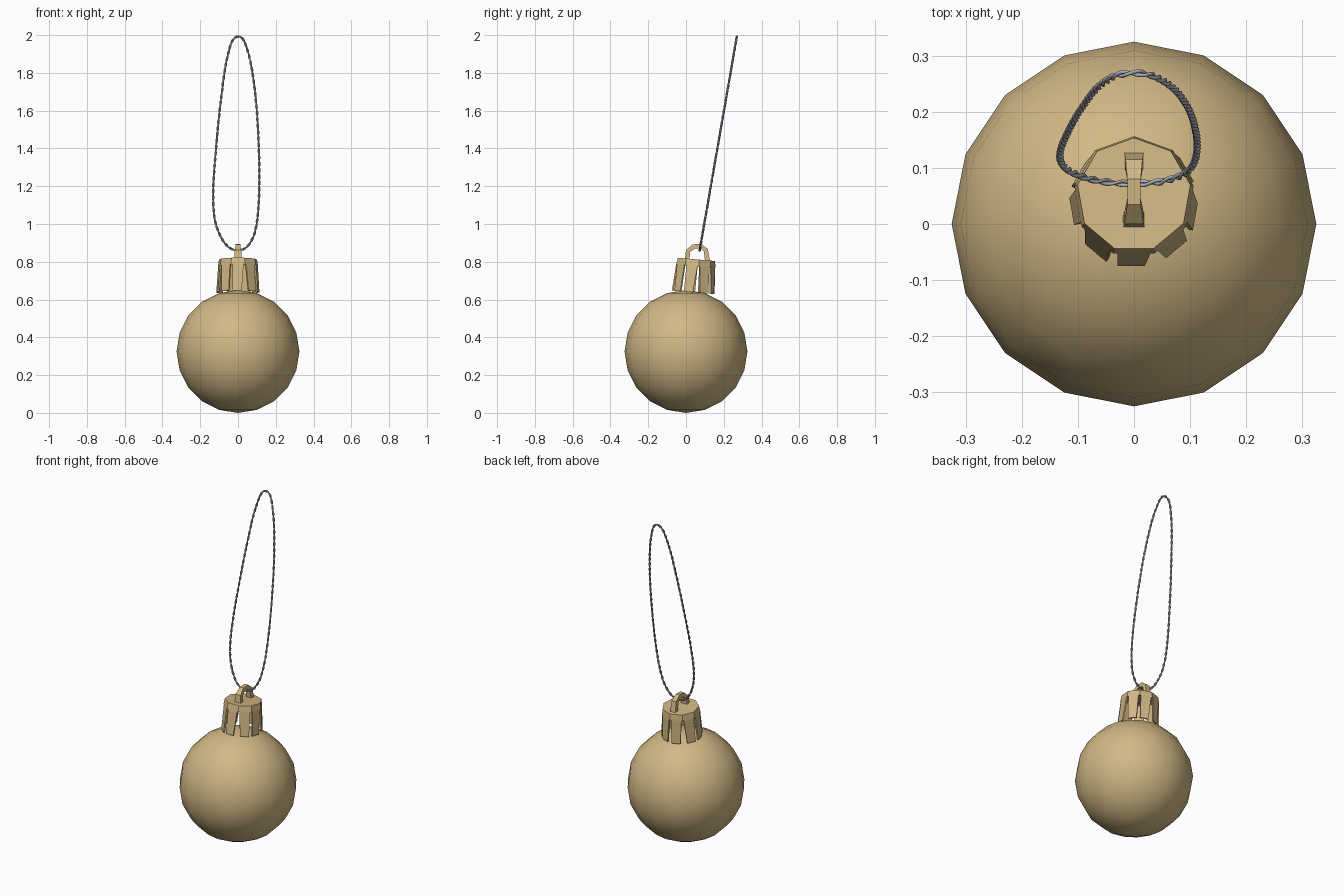
import bpy, bmesh, math
from mathutils import Vector, Matrix
from mathutils.geometry import interpolate_bezier

if "Cube" in bpy.data.objects:
    bpy.data.objects.remove(bpy.data.objects["Cube"])


def material(name, rgb):
    m = bpy.data.materials.new(name)
    m.diffuse_color = (*rgb, 1)
    m.use_nodes = True
    m.node_tree.nodes["Principled BSDF"].inputs["Base Color"].default_value = m.diffuse_color
    return m


GOLD = material("matte gold", (0.64, 0.48, 0.235))
GREY = material("grey cord", (0.42, 0.43, 0.49))


def add_object(name, bm, mat, smooth=False):
    bmesh.ops.recalc_face_normals(bm, faces=bm.faces)
    me = bpy.data.meshes.new(name)
    bm.to_mesh(me)
    bm.free()
    me.materials.append(mat)
    for p in me.polygons:
        p.use_smooth = smooth
    ob = bpy.data.objects.new(name, me)
    bpy.context.collection.objects.link(ob)
    return ob


# Bauble: coarse smooth-shaded sphere
bm = bmesh.new()
bmesh.ops.create_uvsphere(bm, u_segments=16, v_segments=10, radius=0.325)
bmesh.ops.translate(bm, verts=bm.verts, vec=(0, 0, 0.325))
add_object("bauble", bm, GOLD, smooth=True)

# Cap: tilted nine-sided crown with a closed top and separate tabs below
SIDES = 9
bm = bmesh.new()


def ring(radius, z):
    return [Vector((radius * math.sin(2 * math.pi * i / SIDES),
                    radius * math.cos(2 * math.pi * i / SIDES), z))
            for i in range(SIDES)]


top = [bm.verts.new(p) for p in ring(0.102, 0)]
mid_pts, low_pts = ring(0.108, -0.035), ring(0.119, -0.175)
mid = [bm.verts.new(p) for p in mid_pts]
bm.faces.new(top)
for i in range(SIDES):
    j = (i + 1) % SIDES
    a, b = (bm.verts.new(mid_pts[i].lerp(mid_pts[j], t)) for t in (0.1, 0.9))
    skew = 0.06 * (-1) ** i
    c, d = (bm.verts.new(low_pts[i].lerp(low_pts[j], t + skew)) for t in (0.8, 0.2))
    bm.faces.new((top[i], top[j], mid[j], b, a, mid[i]))
    bm.faces.new((a, b, c, d))
bmesh.ops.transform(bm, verts=bm.verts, matrix=Matrix.Translation((0, 0.052, 0.813))
                    @ Matrix.Rotation(math.radians(-5), 4, 'X'))
cap = add_object("cap", bm, GOLD)
sol = cap.modifiers.new("thickness", 'SOLIDIFY')
sol.thickness = 0.008

# Hanger: small arched strap on the cap, narrower at the crown
outer = [(-0.008, 0.80), (0.0, 0.862), (0.035, 0.892), (0.08, 0.895), (0.115, 0.868), (0.13, 0.79)]
inner = [(0.018, 0.80), (0.022, 0.852), (0.045, 0.869), (0.078, 0.87), (0.095, 0.852), (0.102, 0.79)]
half = [0.02, 0.017, 0.012, 0.012, 0.015, 0.018]
bm = bmesh.new()
rows = [[bm.verts.new((x, y, z)) for x, (y, z) in ((-h, o), (h, o), (h, n), (-h, n))]
        for o, n, h in zip(outer, inner, half)]
for r, s in zip(rows, rows[1:]):
    for k in range(4):
        bm.faces.new((r[k], r[(k + 1) % 4], s[(k + 1) % 4], s[k]))
bm.faces.new(rows[0])
bm.faces.new(rows[-1])
add_object("hanger", bm, GOLD)

# Cord: two strands twisted around a tall leaning loop, drawn as (x, z)
loop = [(0, 0.86), (0.05, 0.882), (0.09, 0.96), (0.11, 1.12), (0.11, 1.4), (0.09, 1.7),
        (0.05, 1.92), (0, 1.992), (-0.05, 1.91), (-0.09, 1.66), (-0.12, 1.36),
        (-0.132, 1.15), (-0.122, 1.02), (-0.09, 0.93), (-0.05, 0.878)]
pts = [Vector((x, 0.072 + (z - 0.86) * 0.174, z)) for x, z in loop]
n = len(pts)
path = []
for i in range(n):
    p0, p1, p2, p3 = (pts[(i + k) % n] for k in (-1, 0, 1, 2))
    seg = (p2 - p1).length
    t1, t2 = (p2 - p0).normalized() * seg / 3, (p3 - p1).normalized() * seg / 3
    path += interpolate_bezier(p1, p1 + t1, p2 - t2, p2, 33)[:-1]
lengths = [0.0]
for a, b in zip(path, path[1:] + path[:1]):
    lengths.append(lengths[-1] + (b - a).length)
plane_normal = Vector((0, 1, -0.174)).normalized()
TURNS, STRAND, EDGES = 36, 0.0035, 6


def sweep(name, phase):
    centres, m = [], len(path)
    for i, p in enumerate(path):
        tangent = (path[(i + 1) % m] - path[i - 1]).normalized()
        side = tangent.cross(plane_normal).normalized()
        a = phase + 2 * math.pi * TURNS * lengths[i] / lengths[-1]
        c = p + (side * math.cos(a) + plane_normal * math.sin(a)) * STRAND
        centres.append((c, side))
    bm = bmesh.new()
    rings = [[bm.verts.new(c + (s * math.cos(2 * math.pi * k / EDGES)
                                + plane_normal * math.sin(2 * math.pi * k / EDGES)) * STRAND)
              for k in range(EDGES)] for c, s in centres]
    for i in range(m):
        r, s = rings[i], rings[(i + 1) % m]
        for k in range(EDGES):
            bm.faces.new((r[k], r[(k + 1) % EDGES], s[(k + 1) % EDGES], s[k]))
    add_object(name, bm, GREY, smooth=True)


sweep("cord_strand_a", 0)
sweep("cord_strand_b", math.pi)
